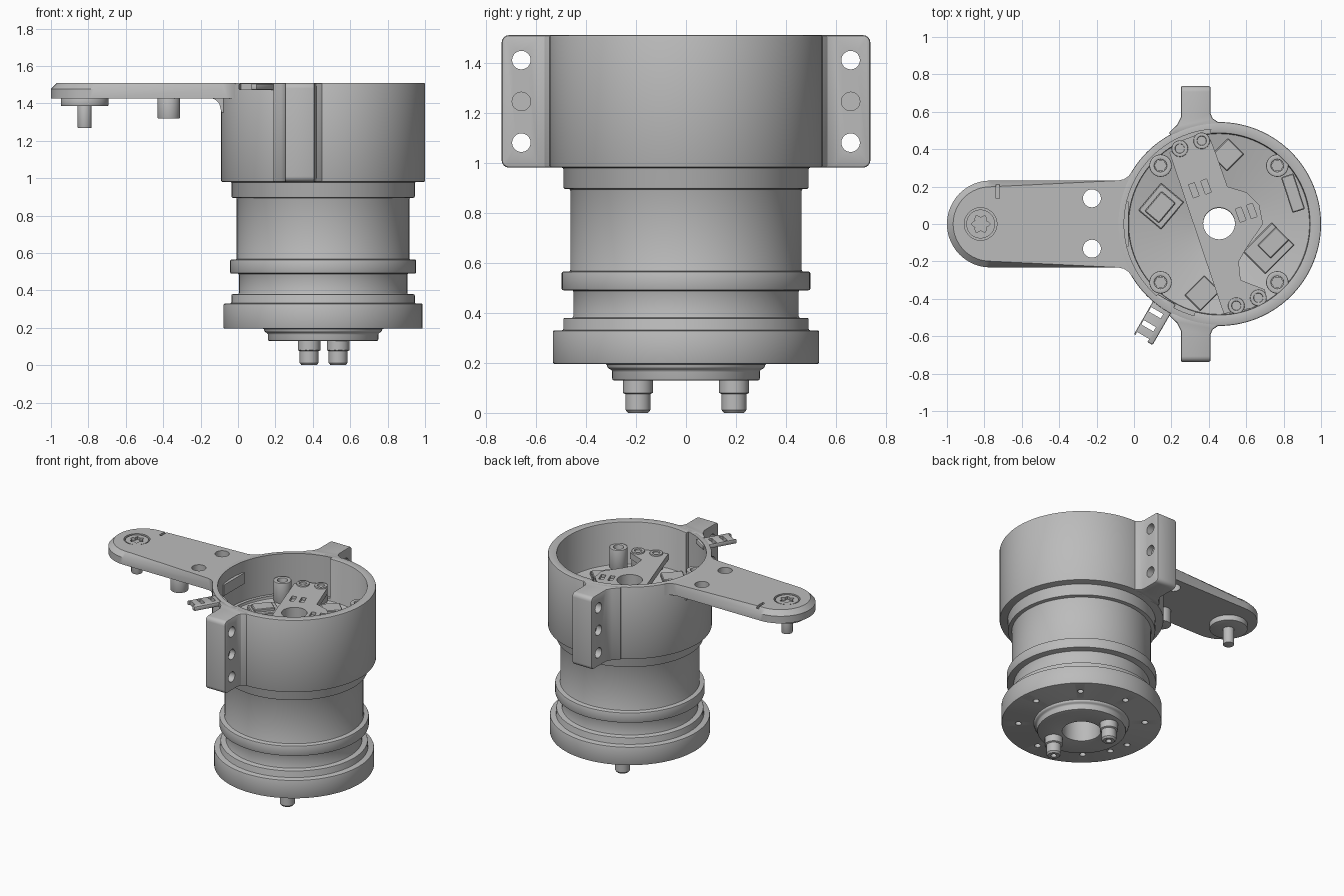
import bpy, bmesh, math
from mathutils import Matrix, Vector

if "Cube" in bpy.data.objects:
    bpy.data.objects.remove(bpy.data.objects["Cube"])

CX = 0.455  # x of the barrel axis

grey = bpy.data.materials.new("machined_grey")
grey.use_nodes = True
grey.diffuse_color = (0.5, 0.5, 0.5, 1)
grey.node_tree.nodes["Principled BSDF"].inputs["Base Color"].default_value = (0.5, 0.5, 0.5, 1)


def make(name, bm):
    bmesh.ops.recalc_face_normals(bm, faces=bm.faces)
    me = bpy.data.meshes.new(name)
    bm.to_mesh(me)
    bm.free()
    me.materials.append(grey)
    ob = bpy.data.objects.new(name, me)
    bpy.context.collection.objects.link(ob)
    return ob


def activate(ob):
    bpy.ops.object.select_all(action='DESELECT')
    ob.select_set(True)
    bpy.context.view_layer.objects.active = ob


def bevel(ob, width, segments=2):
    m = ob.modifiers.new("edge", 'BEVEL')
    m.width, m.segments, m.limit_method = width, segments, 'ANGLE'
    m.angle_limit = math.radians(40)
    activate(ob)
    bpy.ops.object.modifier_apply(modifier="edge")
    return ob


def cut(ob, *cutters):
    for c in cutters:
        m = ob.modifiers.new("cut", 'BOOLEAN')
        m.operation, m.object, m.solver = 'DIFFERENCE', c, 'EXACT'
        activate(ob)
        bpy.ops.object.modifier_apply(modifier="cut")
        bpy.data.objects.remove(c)
    return ob


def prism_bm(pts, z0, z1):
    bm = bmesh.new()
    f = bm.faces.new([bm.verts.new((x, y, z0)) for x, y in pts])
    r = bmesh.ops.extrude_face_region(bm, geom=[f])
    bmesh.ops.translate(bm, vec=(0, 0, z1 - z0),
                        verts=[v for v in r["geom"] if isinstance(v, bmesh.types.BMVert)])
    return bm


def prism(name, pts, z0, z1):
    return make(name, prism_bm(pts, z0, z1))


def arc(cx, cy, r, a0, a1, n):
    return [(cx + r * math.cos(math.radians(a0 + (a1 - a0) * i / n)),
             cy + r * math.sin(math.radians(a0 + (a1 - a0) * i / n))) for i in range(n + 1)]


def cyl(name, x, y, r, z0, z1, n=32):
    return prism(name, arc(x, y, r, 0, 360, n)[:-1], z0, z1)


def rect(name, x, y, w, d, deg, z0, z1):
    a = math.radians(deg)
    pts = [(x + u * w / 2 * math.cos(a) - v * d / 2 * math.sin(a),
            y + u * w / 2 * math.sin(a) + v * d / 2 * math.cos(a))
           for u, v in ((-1, -1), (1, -1), (1, 1), (-1, 1))]
    return prism(name, pts, z0, z1)


def cross_hole(y, z, r, x0, x1):
    bm = prism_bm(arc(0, 0, r, 0, 360, 28)[:-1], x0, x1)
    bm.transform(Matrix.Translation((0, y, z)) @ Matrix.Rotation(math.pi / 2, 4, 'Y'))
    return make("hole_cutter", bm)


def lathe(name, profile, x, y, steps=96):
    bm = bmesh.new()
    vs = [bm.verts.new((r, 0, z)) for r, z in profile]
    for a, b in zip(vs, vs[1:] + vs[:1]):
        bm.edges.new((a, b))
    bmesh.ops.spin(bm, geom=bm.verts[:] + bm.edges[:], cent=(0, 0, 0), axis=(0, 0, 1),
                   angle=math.tau, steps=steps, use_duplicate=False)
    bmesh.ops.remove_doubles(bm, verts=bm.verts, dist=1e-4)
    bmesh.ops.translate(bm, vec=(x, y, 0), verts=bm.verts)
    return make(name, bm)


# Stepped barrel with open cup on top and a bore right through
barrel = lathe("barrel", [
    (.127, .13), (.295, .13), (.295, .17), (.315, .18), (.315, .195), (.532, .195),
    (.532, .33), (.49, .33), (.49, .38), (.45, .38), (.45, .49), (.497, .49),
    (.497, .565), (.462, .565), (.462, .895), (.49, .895), (.49, .98), (.545, .98),
    (.545, 1.51), (.485, 1.51), (.485, 1.2), (.127, 1.2)], CX, 0)
bevel(barrel, .007)
cut(barrel, prism("relief_cutter", arc(CX, 0, .508, 95, 255, 48), 1.22, 1.6))
for a in [4 + 45 * i for i in range(8)] + [203]:
    x, y = arc(CX, 0, .42, a, a, 1)[0]
    cut(barrel, cyl("hole_cutter", x, y, .021, .1, .26, 20))

# Floor ring that narrows the bore
lathe("floor_ring", [(.085, 1.17), (.14, 1.17), (.14, 1.205), (.085, 1.205)], CX, 0, 64)

# Two contact pins under the base
for n, (x, y) in enumerate(((.38, .192), (.535, -.192))):
    lathe("bottom_pin_%d" % n, [(.02, 0), (.04, 0), (.05, .012), (.05, .075),
                                (.06, .08), (.06, .135), (.02, .135)], x, y, 32)
    cyl("pin_core_%d" % n, x, y, .021, .03, .13, 20)

# Side arm with rounded end, flared root and chamfered upper rim
root = [(-.087, .232), (-.055, .239), (-.03, .255), (-.015, .275)]
outline = (root[::-1] + arc(-.768, 0, .232, 90, 270, 32) + [(x, -y) for x, y in root]
           + arc(CX, 0, .53, 211, 149, 16))
bm = prism_bm(outline, 1.425, 1.51)
rim = [e for e in bm.edges if all(v.co.z > 1.5 and v.co.x < -.08 for v in e.verts)
       and len(e.link_faces) == 2]
bmesh.ops.bevel(bm, geom=rim, offset=.033, segments=1, affect='EDGES')
arm = make("side_arm", bm)
cut(arm, cyl("hole_cutter", -.225, .137, .048, 1.3, 1.6),
    cyl("hole_cutter", -.225, -.132, .048, 1.3, 1.6),
    cyl("screw_cutter", -.82, 0, .087, 1.485, 1.6, 40),
    rect("notch_cutter", -.728, .175, .018, .075, 0, 1.49, 1.6))

# Fillet under the arm root
bm = prism_bm([(-.15, 1.43), (-.125, 1.422), (-.1, 1.4), (-.088, 1.35), (-.03, 1.35),
               (-.03, 1.43)], -.12, .12)
bm.transform(Matrix.Rotation(math.pi / 2, 4, 'X'))
make("arm_fillet", bm)

# Arm screw, its collar and pin, and the locating boss
star = [(-.82 + r * math.cos(i * math.pi / 12), r * math.sin(i * math.pi / 12))
        for i in range(24) for r in [.042 + .009 * math.cos(i * math.pi / 2)]]
cut(cyl("arm_screw", -.82, 0, .077, 1.44, 1.506, 40), prism("star_cutter", star, 1.47, 1.6))
bevel(cyl("arm_screw_collar", -.82, 0, .127, 1.385, 1.43, 48), .006)
bevel(cyl("arm_screw_pin", -.82, 0, .038, 1.267, 1.4), .006)
bevel(cyl("arm_boss", -.37, -.15, .06, 1.318, 1.43), .006)

# Mounting blocks front and back
half = [(.25, .737), (.41, .737), (.41, .59), (.42, .565), (.46, .538), (.46, .52),
        (.2, .47), (.185, .487), (.23, .53), (.25, .57)]
for name, s in (("back_block", 1), ("front_block", -1)):
    bm = prism_bm([(x, s * y) for x, y in half], .98, 1.51)
    ends = [e for e in bm.edges if all(abs(v.co.y) > .73 for v in e.verts)
            and abs(e.verts[0].co.z - e.verts[1].co.z) < .01]
    bmesh.ops.bevel(bm, geom=ends, offset=.03, segments=4, profile=.5, affect='EDGES')
    block = bevel(make(name, bm), .012)
    y = s * .658
    cut(block, cross_hole(y, 1.41, .037, 0, .7), cross_hole(y, 1.08, .037, 0, .7),
        cross_hole(y, 1.245, .037, 0, .29), cross_hole(y, 1.245, .037, .37, .7))

# Slotted cable tab at the rim
d = Vector((-.49, -.87))
tab = bevel(rect("cable_tab", .112, -.51, .115, .25, -30, 1.472, 1.505), .008)
for t in (-.035, .045, .118):
    p = Vector((.1, -.505)) + d * t
    cut(tab, rect("slot_cutter", p.x, p.y, .075, .027, -30, 1.4, 1.6))

# Contact plate inside the cup
plate = prism("contact_plate", [
    (.19, .38), (.25, .445), (.37, .49), (.41, .45), (.44, .37), (.5, .2), (.6, .17),
    (.67, .1), (.69, 0), (.6, -.13), (.56, -.2), (.57, -.3), (.7, -.35), (.71, -.41),
    (.63, -.45), (.48, -.48)], 1.265, 1.31)
cut(plate, cyl("bore_cutter", CX, .003, .085, 1.2, 1.4, 48))
for x, y in ((.32, .18), (.385, .2), (.57, .05), (.63, .07)):
    cut(plate, rect("slot_cutter", x, y, .033, .075, 20, 1.29, 1.4))
lathe("plate_hub", [(.085, 1.19), (.13, 1.19), (.13, 1.27), (.085, 1.27)], CX, .003, 48)


# Hollow screw heads on the plate and at the cup corners
def socket(name, x, y, r, z0, z1):
    h = .55 * r
    bevel(lathe(name, [(h, z0), (r, z0), (r, z1), (h, z1)], x, y, 32), .005)
    cyl(name + "_core", x, y, h + .001, z0, z1 - .04, 6)


for n, (x, y) in enumerate(((.362, .445), (.245, .403), (.547, -.437), (.665, -.395))):
    socket("plate_screw_%d" % n, x, y, .044, 1.2, 1.32)
for n, (x, y) in enumerate((sx, sy) for sx in (.142, .766) for sy in (.312, -.312)):
    socket("corner_boss_%d" % n, x, y, .06, 1.2, 1.35)

# Small components on the cup floor
for name, x, y, w, l, a, top in (
        ("left_module", .145, .095, .16, .19, -40, 1.225),
        ("left_module_cap", .14, .09, .1, .14, -40, 1.245),
        ("right_module", .72, -.13, .22, .17, 45, 1.225),
        ("right_module_cap", .745, -.1, .14, .1, 45, 1.245),
        ("edge_slot_bar", .85, .165, .07, .2, 18, 1.24),
        ("back_pad", .5, .37, .12, .13, -45, 1.225),
        ("front_pad", .365, -.37, .15, .12, 45, 1.225)):
    bevel(rect(name, x, y, w, l, a, 1.19, top), .005, 1)

# Smooth curved faces, keep sharp edges
for ob in [o for o in bpy.data.objects if o.type == 'MESH' and grey.name in o.data.materials]:
    activate(ob)
    bpy.ops.object.shade_smooth_by_angle(angle=math.radians(30))
